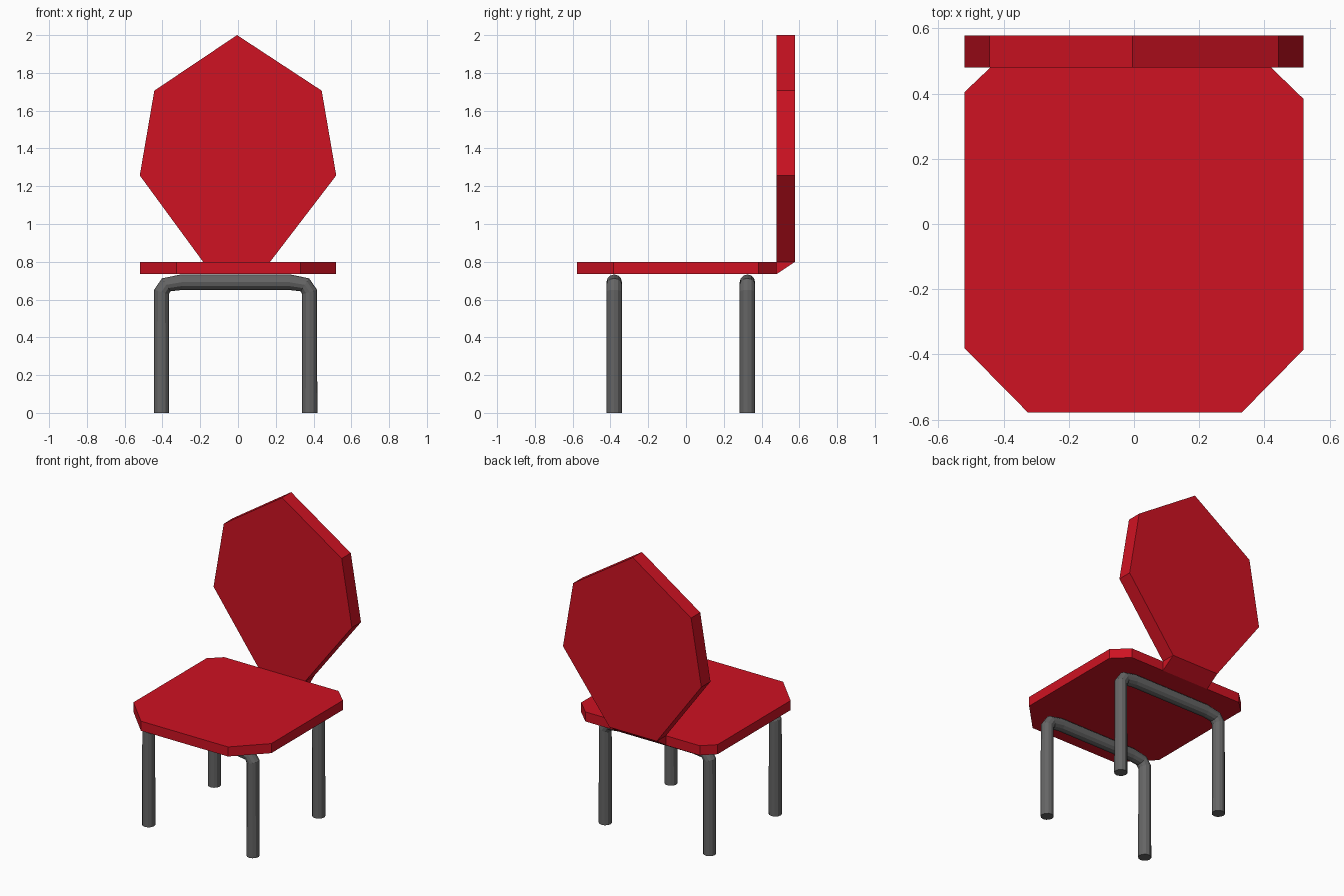
import bpy, bmesh
from mathutils import Vector

if "Cube" in bpy.data.objects:
    bpy.data.objects.remove(bpy.data.objects["Cube"])


def material(name, color):
    m = bpy.data.materials.new(name)
    m.diffuse_color = color
    m.use_nodes = True
    m.node_tree.nodes["Principled BSDF"].inputs["Base Color"].default_value = m.diffuse_color
    return m


RED = material("red_panel", (0.62, 0.006, 0.016, 1))
DARK = material("dark_metal", (0.13, 0.13, 0.13, 1))


def prism(name, outline, extrude):
    """Extrude a flat outline of 3D points into a solid panel."""
    bm = bmesh.new()
    face = bm.faces.new([bm.verts.new(p) for p in outline])
    ext = bmesh.ops.extrude_face_region(bm, geom=[face], use_keep_orig=True)
    verts = [v for v in ext["geom"] if isinstance(v, bmesh.types.BMVert)]
    bmesh.ops.translate(bm, verts=verts, vec=Vector(extrude))
    bmesh.ops.recalc_face_normals(bm, faces=bm.faces)
    mesh = bpy.data.meshes.new(name)
    bm.to_mesh(mesh)
    bm.free()
    mesh.materials.append(RED)
    obj = bpy.data.objects.new(name, mesh)
    bpy.context.collection.objects.link(obj)
    return obj


# Seat: octagonal slab
seat = [(-0.325, -0.578), (0.33, -0.578), (0.52, -0.385), (0.52, 0.383),
        (0.42, 0.48), (-0.44, 0.48), (-0.52, 0.404), (-0.52, -0.38)]
prism("seat", [(x, y, 0.735) for x, y in seat], (0, 0, 0.065))

# Backrest: seven-sided slab
back = [(-0.185, 0.8), (0.17, 0.8), (0.52, 1.257), (0.443, 1.706),
        (-0.005, 2.0), (-0.443, 1.706), (-0.52, 1.257)]
prism("backrest", [(x, 0.48, z) for x, z in back], (0, 0.098, 0))

# Wedge joining seat and backrest
wedge = [(0.48, 0.735), (0.578, 0.8), (0.48, 0.8)]
prism("back_joint", [(-0.185, y, z) for y, z in wedge], (0.355, 0, 0))


# Leg frames: bent tubes, each an upside-down U
def leg_frame(name, y):
    half = [(0.392, 0), (0.392, 0.64), (0.367, 0.678), (0.285, 0.692)]
    path = [(-x, z) for x, z in half] + [(x, z) for x, z in reversed(half)]
    curve = bpy.data.curves.new(name, 'CURVE')
    curve.dimensions = '3D'
    curve.bevel_depth = 0.041
    curve.bevel_resolution = 4
    curve.use_fill_caps = True
    spline = curve.splines.new('POLY')
    spline.points.add(len(path) - 1)
    for p, (x, z) in zip(spline.points, path):
        p.co = (x - 0.013, y, z, 1)
    spline.use_smooth = False
    curve.materials.append(DARK)
    obj = bpy.data.objects.new(name, curve)
    bpy.context.collection.objects.link(obj)


leg_frame("front_leg_frame", -0.38)
leg_frame("rear_leg_frame", 0.325)
